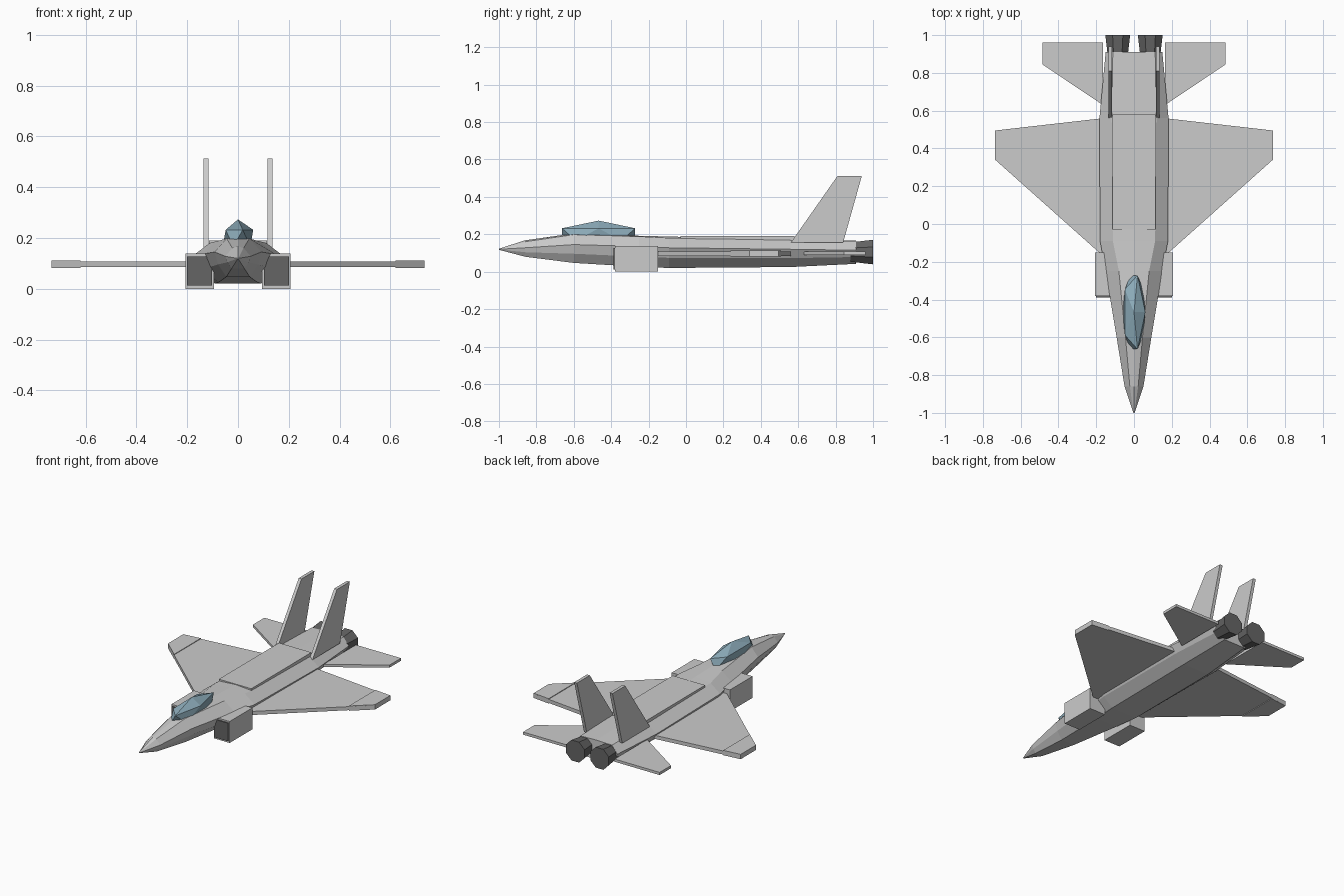
import bpy, bmesh
from math import radians
from mathutils import Matrix

if "Cube" in bpy.data.objects:
    bpy.data.objects.remove(bpy.data.objects["Cube"])


def material(name, rgb):
    m = bpy.data.materials.new(name)
    m.diffuse_color = (*rgb, 1)
    m.use_nodes = True
    m.node_tree.nodes["Principled BSDF"].inputs["Base Color"].default_value = m.diffuse_color
    return m


GLASS = material("canopy_glass", (0.27, 0.42, 0.50))
DARK = material("dark_metal", (0.13, 0.13, 0.13))


def finish(name, bm, mat=None):
    bmesh.ops.recalc_face_normals(bm, faces=bm.faces)
    mesh = bpy.data.meshes.new(name)
    bm.to_mesh(mesh)
    bm.free()
    ob = bpy.data.objects.new(name, mesh)
    bpy.context.collection.objects.link(ob)
    if mat:
        mesh.materials.append(mat)
    return ob


def mirror(ob):
    ob.modifiers.new("mirror", 'MIRROR').use_mirror_merge = False
    return ob


def box(name, lo, hi, mat=None):
    bm = bmesh.new()
    size = [b - a for a, b in zip(lo, hi)]
    mid = [(a + b) / 2 for a, b in zip(lo, hi)]
    bmesh.ops.create_cube(bm, size=1, matrix=Matrix.Translation(mid) @ Matrix.Diagonal((*size, 1)))
    return finish(name, bm, mat)


def plate(name, points, offset):
    """Extrude a flat outline of 3D points by an offset vector."""
    bm = bmesh.new()
    face = bm.faces.new([bm.verts.new(p) for p in points])
    ext = bmesh.ops.extrude_face_region(bm, geom=[face])
    moved = [v for v in ext["geom"] if isinstance(v, bmesh.types.BMVert)]
    bmesh.ops.translate(bm, verts=moved, vec=offset)
    if not face.is_valid or len(bm.faces) < len(points) + 2:
        bm.faces.new([v for v in bm.verts if v not in moved])
    return finish(name, bm)


# Fuselage loft: y, half width, top, shoulder half width, shoulder z, side z, bottom z
stations = [
    (-1.00, 0.003, 0.123, 0.002, 0.122, 0.120, 0.117),
    (-0.86, 0.050, 0.168, 0.022, 0.160, 0.128, 0.080),
    (-0.60, 0.092, 0.205, 0.045, 0.198, 0.145, 0.047),
    (-0.25, 0.150, 0.192, 0.080, 0.188, 0.135, 0.026),
    (-0.09, 0.180, 0.188, 0.112, 0.180, 0.128, 0.020),
    (0.56, 0.183, 0.172, 0.118, 0.168, 0.120, 0.025),
    (0.91, 0.150, 0.166, 0.112, 0.163, 0.115, 0.042),
]
bm = bmesh.new()
rings = []
for y, w, top, sw, sz, mid, bot in stations:
    half = [(sw, sz), (w, mid), (w * 0.85, mid - 0.5 * (mid - bot)), (w * 0.5, bot)]
    outline = [(0, top)] + half + [(-x, z) for x, z in reversed(half)]
    rings.append([bm.verts.new((x, y, z)) for x, z in outline])
for a, b in zip(rings, rings[1:]):
    for i in range(len(a)):
        j = (i + 1) % len(a)
        bm.faces.new((a[i], a[j], b[j], b[i]))
bm.faces.new(rings[0])
bm.faces.new(rings[-1])
finish("fuselage", bm)

# Dorsal spine panel
box("dorsal_spine", (-0.115, -0.03, 0.14), (0.115, 0.58, 0.19))

# Faceted canopy
bm = bmesh.new()
bmesh.ops.create_icosphere(bm, subdivisions=1, radius=1,
                           matrix=Matrix.Translation((0, -0.467, 0.199)) @ Matrix.Diagonal((0.067, 0.23, 0.074, 1)))
finish("canopy", bm, GLASS)

# Side intakes with dark openings
mirror(box("intake", (0.095, -0.38, 0.0), (0.207, -0.15, 0.138)))
mirror(box("intake_opening", (0.102, -0.388, 0.012), (0.2, -0.37, 0.128), DARK))

# Wings, wing tips and tailplanes
mirror(plate("wing", [(0.12, -0.20, 0.085), (0.18, -0.155, 0.085), (0.735, 0.34, 0.085),
                      (0.735, 0.495, 0.085), (0.12, 0.565, 0.085)], (0, 0, 0.023)))
mirror(plate("wing_tip", [(0.62, 0.238, 0.081), (0.735, 0.34, 0.081),
                          (0.735, 0.495, 0.081), (0.62, 0.508, 0.081)], (0, 0, 0.031)))
mirror(plate("tailplane", [(0.165, 0.63, 0.09), (0.485, 0.845, 0.09),
                           (0.485, 0.96, 0.09), (0.165, 0.96, 0.09)], (0, 0, 0.017)))

# Twin vertical fins
mirror(plate("vertical_fin", [(0.116, 0.56, 0.155), (0.116, 0.84, 0.155),
                              (0.116, 0.94, 0.512), (0.116, 0.81, 0.512)], (0.02, 0, 0)))

# Engine nozzles
bm = bmesh.new()
bmesh.ops.create_cone(bm, cap_ends=True, segments=8, radius1=0.071, radius2=0.056, depth=0.12,
                      matrix=Matrix.Translation((0.086, 0.94, 0.105)) @ Matrix.Rotation(radians(90), 4, 'X')
                      @ Matrix.Rotation(radians(22.5), 4, 'Z'))
mirror(finish("engine_nozzle", bm, DARK))
